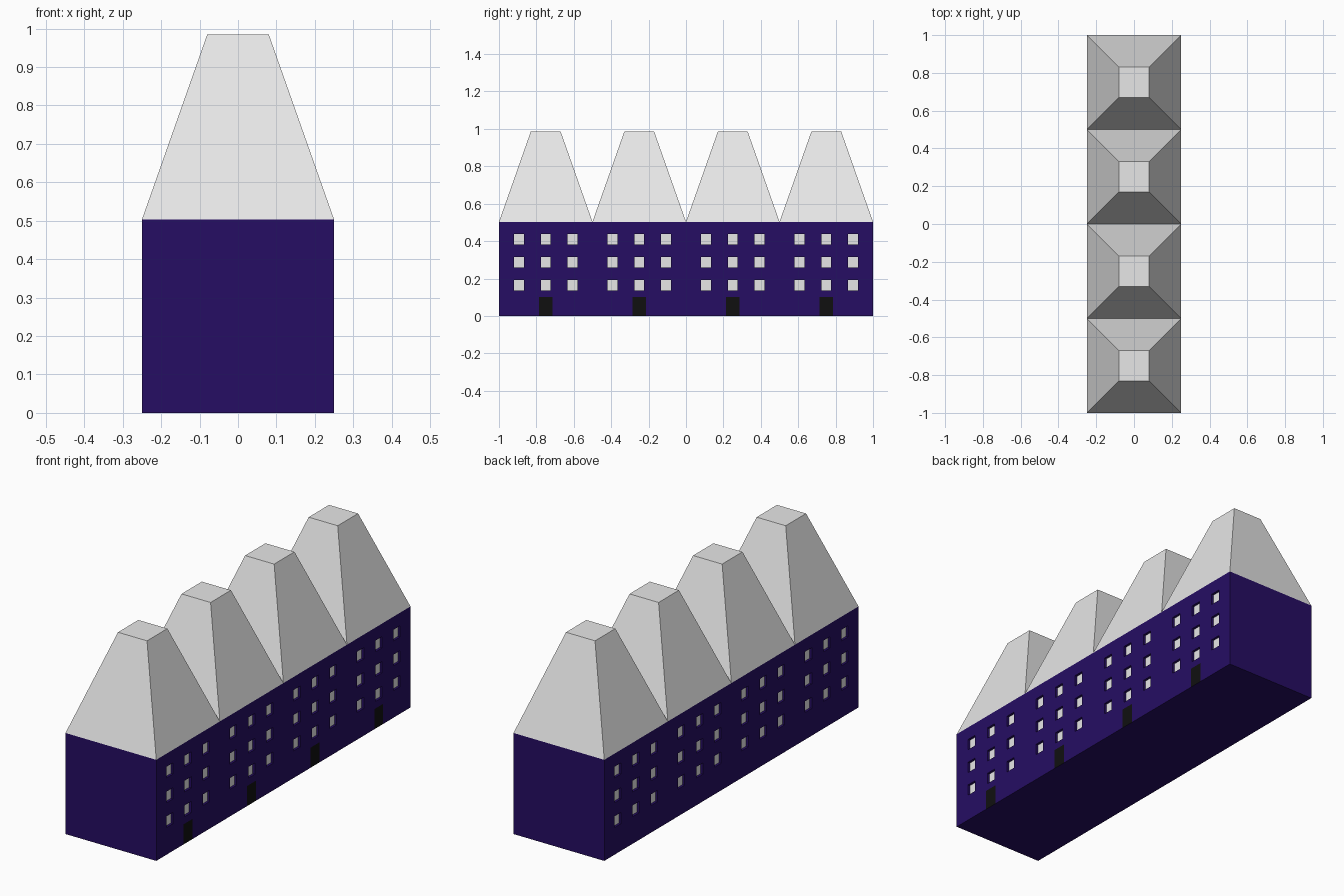
import bpy, bmesh
from mathutils import Vector

cube = bpy.data.objects.get("Cube")
if cube:
    bpy.data.objects.remove(cube, do_unlink=True)


def material(name, color):
    m = bpy.data.materials.new(name)
    m.use_nodes = True
    m.diffuse_color = (*color, 1)
    m.node_tree.nodes["Principled BSDF"].inputs["Base Color"].default_value = (*color, 1)
    return m


PURPLE = material("wall purple", (0.019, 0.004, 0.125))
GREY = material("light grey", (0.8, 0.8, 0.8))
BLACK = material("door black", (0.005, 0.005, 0.005))

HALF, EAVES, TOP = 0.25, 0.503, 0.985
HOUSES = [-0.75, -0.25, 0.25, 0.75]
COLUMNS = [h + d for h in HOUSES for d in (-0.143, 0, 0.143)]
ROWS = [0.163, 0.286, 0.41]
WIN_W, WIN_H, RECESS = 0.026, 0.028, 0.012
DOOR_W, DOOR_H = 0.035, 0.1


def finish(bm, name, mats):
    mesh = bpy.data.meshes.new(name)
    bm.to_mesh(mesh)
    bm.free()
    for m in mats:
        mesh.materials.append(m)
    ob = bpy.data.objects.new(name, mesh)
    bpy.context.collection.objects.link(ob)
    return ob


def near(value, centres, half):
    return any(abs(value - c) < half for c in centres)


# Terrace walls: a long box sliced along every window and door edge
bm = bmesh.new()
bmesh.ops.create_cube(bm, size=1)
for v in bm.verts:
    v.co = Vector((v.co.x * 2 * HALF, v.co.y * 2, (v.co.z + 0.5) * EAVES))
cuts = [(Vector((0, c + s * WIN_W, 0)), Vector((0, 1, 0))) for c in COLUMNS for s in (-1, 1)]
cuts += [(Vector((0, c + s * DOOR_W, 0)), Vector((0, 1, 0))) for c in HOUSES for s in (-1, 1)]
cuts += [(Vector((0, 0, r + s * WIN_H)), Vector((0, 0, 1))) for r in ROWS for s in (-1, 1)]
cuts.append((Vector((0, 0, DOOR_H)), Vector((0, 0, 1))))
for co, no in cuts:
    bmesh.ops.bisect_plane(bm, geom=bm.verts[:] + bm.edges[:] + bm.faces[:],
                           plane_co=co, plane_no=no, dist=1e-5)
bm.normal_update()

# Doors on the left wall, recessed windows on both long walls
panes = []
for f in bm.faces:
    c = f.calc_center_median()
    if abs(f.normal.x) < 0.9:
        continue
    if near(c.y, COLUMNS, WIN_W) and near(c.z, ROWS, WIN_H):
        panes.append(f)
    elif f.normal.x > 0 and c.z < DOOR_H and near(c.y, HOUSES, DOOR_W):
        f.material_index = 2
bmesh.ops.inset_region(bm, faces=panes, thickness=0, depth=-RECESS, use_even_offset=False)
for f in bm.faces:
    c = f.calc_center_median()
    if (abs(abs(c.x) - (HALF - RECESS)) < 1e-3 and near(c.y, COLUMNS, WIN_W)
            and near(c.z, ROWS, WIN_H)):
        f.material_index = 1
finish(bm, "terrace_walls", [PURPLE, GREY, BLACK])

# Tall truncated pyramid roof on each house
for i, y in enumerate(HOUSES):
    bm = bmesh.new()
    bmesh.ops.create_cube(bm, size=1)
    for v in bm.verts:
        up = v.co.z > 0
        w = 0.16 if up else 2 * HALF
        v.co = Vector((v.co.x * w, y + v.co.y * w, TOP if up else EAVES))
    finish(bm, f"roof_{i + 1}", [GREY])
